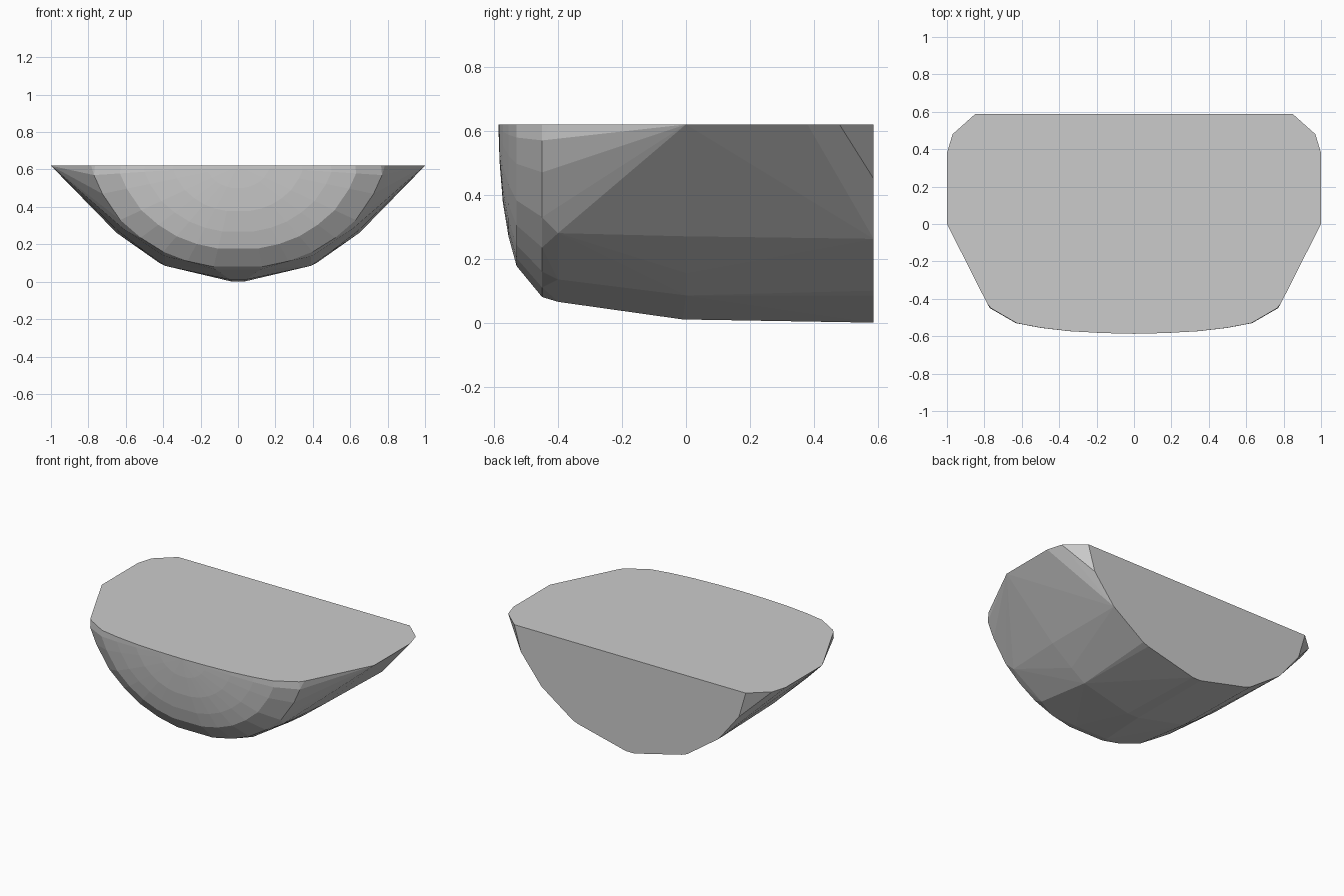
import bpy, bmesh

if "Cube" in bpy.data.objects:
    bpy.data.objects.remove(bpy.data.objects["Cube"])

B = 0.587   # half depth
H = 0.62    # height of the flat top

# Right-half section points (x, z) of the front bulge, seen from the front
ring = [(0.765, 0.62), (0.77, 0.57), (0.725, 0.47), (0.63, 0.33),
        (0.52, 0.235), (0.40, 0.16), (0.27, 0.11), (0.13, 0.08)]
# Scale of the ring about the top centre, and its depth
steps = [(1.0, -0.45), (0.82, -0.53), (0.65, -0.555),
         (0.45, -0.573), (0.22, -0.583), (0.0, -B)]

points = []
for s, y in steps:
    for x, z in ring:
        points.append((x * s, y, H + (z - H) * s))

# Shoulder just behind the bulge
points += [(0.785, -0.425, H), (0.61, -0.40, 0.28), (0.39, -0.40, 0.135),
           (0.12, -0.40, 0.065)]
# Middle section
points += [(1.0, 0, H), (0.64, 0, 0.27), (0.49, 0, 0.155),
           (0.39, 0, 0.085), (0.04, -0.01, 0.01)]
# Rounded rear corner of the top and the flat back face
points += [(1.0, 0.38, H), (0.97, 0.48, H), (0.85, B, H), (0.80, B, 0.45),
           (0.65, B, 0.262), (0.42, B, 0.10), (0.38, B, 0.085), (0.03, B, 0.0)]

# Mirrored faceted solid wrapped around the sections
bm = bmesh.new()
for x, y, z in points:
    for side in (1, -1):
        bm.verts.new((x * side, y, z))
bmesh.ops.remove_doubles(bm, verts=bm.verts, dist=0.0005)
res = bmesh.ops.convex_hull(bm, input=bm.verts)
loose = [v for v in bm.verts if not v.link_faces]
bmesh.ops.delete(bm, geom=loose, context='VERTS')
bmesh.ops.dissolve_limit(bm, angle_limit=0.005, verts=bm.verts, edges=bm.edges)
bmesh.ops.recalc_face_normals(bm, faces=bm.faces)

mesh = bpy.data.meshes.new("faceted_bowl")
bm.to_mesh(mesh)
bm.free()
bowl = bpy.data.objects.new("faceted_bowl", mesh)
bpy.context.collection.objects.link(bowl)
